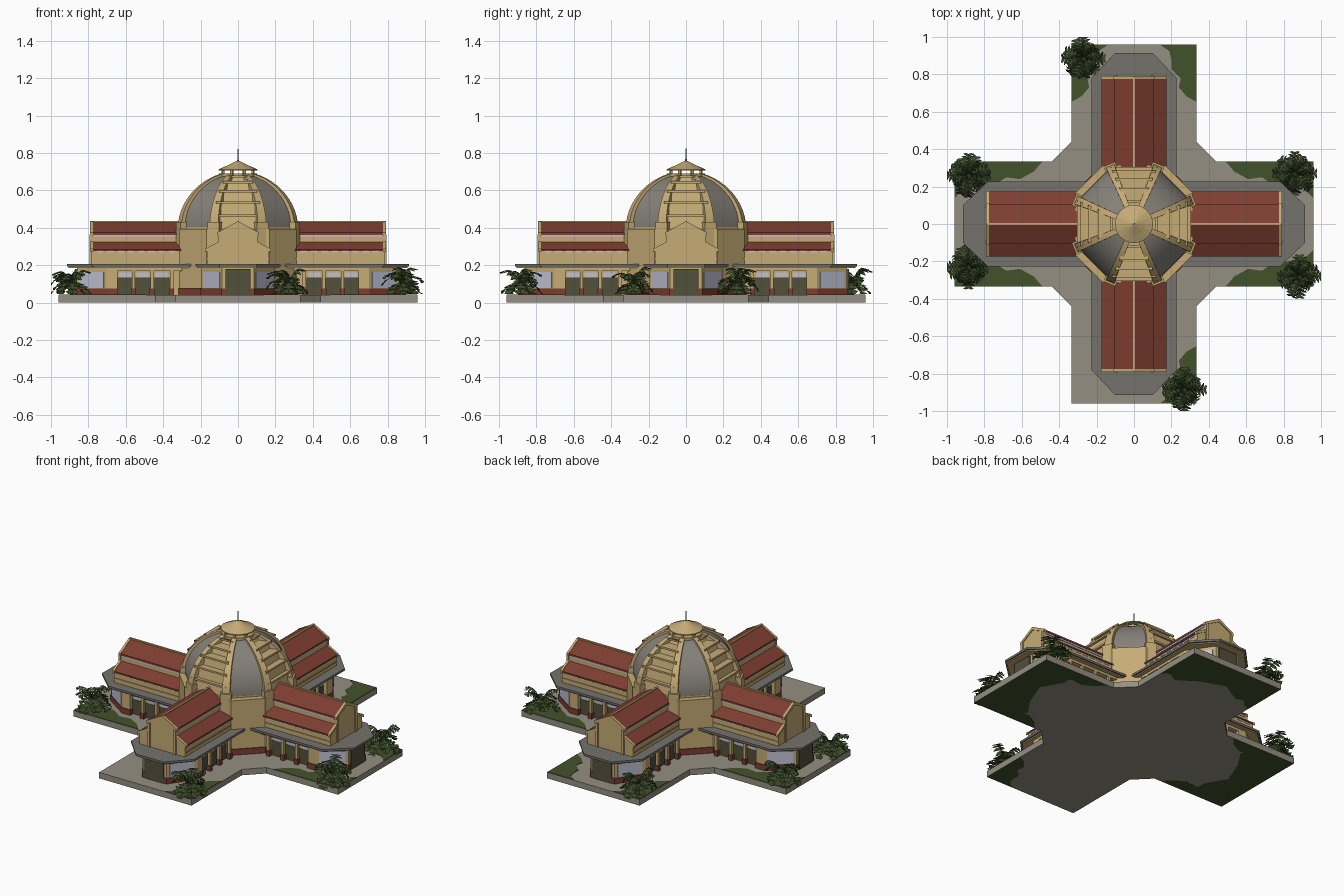
import bpy, bmesh, math, random
from mathutils import Matrix, Vector

if "Cube" in bpy.data.objects:
    bpy.data.objects.remove(bpy.data.objects["Cube"])

random.seed(4)


def srgb(r, g, b):
    f = lambda c: (c / 255 / 12.92) if c < 11 else ((c / 255 + 0.055) / 1.055) ** 2.4
    return (f(r), f(g), f(b), 1)


COL = dict(cream=(198, 172, 118), roof_red=(126, 62, 49), plinth_red=(126, 62, 48),
           slab_grey=(116, 114, 108), dome_grey=(134, 130, 122), paving=(148, 143, 130),
           grass=(66, 82, 42), palm_green=(58, 74, 40), window=(192, 193, 212), dark_opening=(82, 80, 58))
MAT = {}
for n, c in COL.items():
    MAT[n] = bpy.data.materials.new(n)
    MAT[n].diffuse_color = srgb(*c)


def add(name, verts, faces, mat, rot=0.0, smooth=None):
    me = bpy.data.meshes.new(name)
    me.from_pydata([tuple(v) for v in verts], [], faces)
    me.materials.append(MAT[mat])
    bm = bmesh.new()
    bm.from_mesh(me)
    bmesh.ops.recalc_face_normals(bm, faces=bm.faces)
    bm.to_mesh(me)
    bm.free()
    me.transform(Matrix.Rotation(rot, 4, 'Z'))
    if smooth:
        me.shade_smooth()
        me.set_sharp_from_angle(angle=math.radians(smooth))
    ob = bpy.data.objects.new(name, me)
    bpy.context.collection.objects.link(ob)
    return ob


def prism(name, pts, a, b, mat, rot=0.0, axis='z'):
    """Extrude a 2D outline from a to b along z (outline xy) or x (outline yz)."""
    n = len(pts)
    put = (lambda p, t: (p[0], p[1], t)) if axis == 'z' else (lambda p, t: (t, p[0], p[1]))
    verts = [put(p, a) for p in pts] + [put(p, b) for p in pts]
    faces = [tuple(range(n)), tuple(range(n, 2 * n))]
    faces += [(i, (i + 1) % n, n + (i + 1) % n, n + i) for i in range(n)]
    return add(name, verts, faces, mat, rot)


def box(name, x0, x1, y0, y1, z0, z1, mat, rot=0.0):
    return prism(name, [(x0, y0), (x1, y0), (x1, y1), (x0, y1)], z0, z1, mat, rot)


def ngon(r, n=8, off=math.pi / 8):
    return [(r * math.cos(off + i * 2 * math.pi / n), r * math.sin(off + i * 2 * math.pi / n)) for i in range(n)]


def lathe(name, prof, mat, n=8):
    verts = [(x, y, z) for r, z in prof for x, y in ngon(r, n)]
    faces = [(j * n + i, j * n + (i + 1) % n, j * n + n + (i + 1) % n, j * n + n + i)
             for j in range(len(prof) - 1) for i in range(n)]
    faces += [tuple(range(n)), tuple(range(len(verts) - n, len(verts)))]
    return add(name, verts, faces, mat)


def plate(name, p, q, u0, u1, z0, z1, mat, rot):
    """Thin plate centred on the wall line running p to q."""
    p, q = Vector(p), Vector(q)
    d = (q - p).normalized()
    o = Vector((d.y, -d.x)) * 0.0045
    a, b = p.lerp(q, u0), p.lerp(q, u1)
    prism(name, [a - o, b - o, b + o, a + o], z0, z1, mat, rot)


def pavilion(hw, c, e, he, x0):
    """Wing outline with chamfered outer corners."""
    return [(x0, -hw), (c, -hw), (e, -he), (e, he), (c, hw), (x0, hw)]


def spin(quarter):
    """Repeat a quarter outline around the centre."""
    return [Matrix.Rotation(k * math.pi / 2, 2) @ Vector(p) for k in range(4) for p in quarter]


# cross shaped base with chamfered inner corners
prism("base_slab", spin([(0.96, -0.335), (0.96, 0.335), (0.44, 0.335), (0.335, 0.44)]), 0.001, 0.04, 'paving')
# lawns in the wing corners, spreading under the wing ends
lawn = [(.958, .333), (.958, .14), (.90, .19), (.82, .20), (.74, .20), (.66, .25), (.58, .24), (.50, .28), (.45, .333)]
for k, s in [(0, 1), (0, -1), (1, 1), (1, -1), (2, 1), (2, -1), (3, 1)]:
    f = 0.6 if k % 2 else 0.92
    prism("lawn", [(.958 - (.958 - x) * f, y * s) for x, y in lawn], 0.0, 0.043, 'grass', k * math.pi / 2)
for k in range(3):
    prism("lawn_underside", [(.955, -.33), (.955, .33), (.74, .33), (.70, .2), (.78, .06), (.72, -.1), (.64, -.22),
                             (.70, -.33)], 0.0003, 0.003, 'grass', k * math.pi / 2)

# four identical wings
for k in range(4):
    R = k * math.pi / 2
    # ground floor
    box("wing_inner_wall", 0.25, 0.68, -0.165, 0.165, 0.04, 0.19, 'cream', R)
    wall = pavilion(0.195, 0.70, 0.86, 0.085, 0.645)
    prism("end_pavilion", wall, 0.04, 0.19, 'cream', R)
    prism("pavilion_plinth", pavilion(0.20, 0.702, 0.867, 0.088, 0.642), 0.04, 0.075, 'plinth_red', R)
    plate("end_door", (0.866, -0.085), (0.866, 0.085), 0.1, 0.9, 0.04, 0.18, 'dark_opening', R)
    plate("corner_window", wall[1], wall[2], 0.10, 0.90, 0.078, 0.165, 'window', R)
    plate("corner_window", wall[3], wall[4], 0.10, 0.90, 0.078, 0.165, 'window', R)
    for s in (-1, 1):
        box("arcade_opening", 0.36, 0.645, s * 0.161, s * 0.169, 0.04, 0.135, 'dark_opening', R)
        box("arcade_beam", 0.30, 0.65, s * 0.165, s * 0.195, 0.17, 0.19, 'cream', R)
        for x in (0.345, 0.45, 0.55):
            box("arcade_post", x, x + 0.018, s * 0.177, s * 0.195, 0.04, 0.17, 'cream', R)
            box("post_plinth", x - 0.004, x + 0.022, s * 0.173, s * 0.199, 0.04, 0.075, 'plinth_red', R)
        for x in (0.41, 0.51, 0.605):
            box("transom_window", x - 0.032, x + 0.032, s * 0.162, s * 0.170, 0.137, 0.16, 'window', R)
    # flat canopy
    prism("canopy_fascia", pavilion(0.218, 0.772, 0.905, 0.098, 0.22), 0.186, 0.193, 'cream', R)
    prism("canopy_slab", pavilion(0.228, 0.78, 0.915, 0.10, 0.22), 0.193, 0.207, 'slab_grey', R)
    # upper hall with aisles
    prism("hall", [(-.165, .2), (.165, .2), (.165, .28), (.1, .318), (.1, .37), (0, .426), (-.1, .37), (-.1, .318),
                   (-.165, .28)], 0.25, 0.785, 'cream', R, 'x')
    for s in (-1, 1):
        prism("main_roof", [(0, .415), (0, .433), (s * .108, .375), (s * .108, .363)], 0.28, 0.775, 'roof_red', R, 'x')
        prism("aisle_roof", [(s * .1, .31), (s * .1, .324), (s * .175, .285), (s * .175, .275)], 0.28, 0.775,
              'roof_red', R, 'x')
        box("clerestory_strip", 0.31, 0.77, s * 0.096, s * 0.104, 0.353, 0.364, 'window', R)
        for i in range(8):
            x = 0.335 + i * 0.055
            box("aisle_vent", x, x + 0.035, s * 0.161, s * 0.168, 0.268, 0.277, 'window', R)
        box("aisle_sill", 0.30, 0.785, s * 0.16, s * 0.170, 0.232, 0.238, 'cream', R)
        # gable trim and pilasters
        prism("gable_trim", [(0, .415), (0, .436), (s * .110, .376), (s * .110, .358)], 0.775, 0.79, 'cream', R, 'x')
        prism("aisle_trim", [(s * .1, .31), (s * .1, .328), (s * .176, .287), (s * .176, .27)], 0.775, 0.79,
              'cream', R, 'x')
        box("gable_pilaster", 0.78, 0.793, s * 0.085, s * 0.103, 0.2, 0.365, 'cream', R)
    box("ridge_cap", 0.28, 0.785, -0.006, 0.006, 0.425, 0.437, 'cream', R)

# drum, a little wider on the diagonals
C = math.cos(math.pi / 8)
prism("drum", spin([(0.312, -0.168), (0.312, 0.168)]), 0.04, 0.395, 'cream')
prism("drum_plinth", spin([(0.318, -0.171), (0.318, 0.171)]), 0.04, 0.078, 'plinth_red')
lathe("drum_top", [(0.303 / C, 0.39), (0.303 / C, 0.405)], 'cream')


def dome(t):
    return 0.303 * math.cos(t) ** 1.05, 0.395 + 0.298 * math.sin(t)


# dome panels: smooth grey on diagonals, stepped cream on the wing axes
curve = [dome(i * 1.28 / 12) for i in range(13)]
coarse = [dome(i * 1.28 / 5) for i in range(6)]
steps = []
for (r0, z0), (r1, z1) in zip(coarse, coarse[1:]):
    m = 0.5 * (r0 + r1)
    steps += [(m + 0.006, z0), (m - 0.006, z1 - 0.012), (m + 0.008, z1 - 0.012), (m + 0.008, z1)]
T = math.tan(math.pi / 8)
for k in range(8):
    prof = curve if k % 2 else steps
    verts = [(r, s * r * T, z) for r, z in prof for s in (-1, 1)]
    faces = [(2 * i, 2 * i + 1, 2 * i + 3, 2 * i + 2) for i in range(len(prof) - 1)]
    if k % 2:
        add("dome_panel", verts, faces, 'dome_grey', k * math.pi / 4, 30)
    else:
        add("stepped_panel", verts, faces, 'cream', k * math.pi / 4)
    # rib along the dome corner, pier below it
    a = math.pi / 8 + k * math.pi / 4
    verts, faces = [], []
    for i, (r, z) in enumerate(curve):
        t = i * 1.28 / 12
        w = 0.026 - 0.012 * i / 12
        for d, s in ((-0.03, -1), (-0.03, 1), (0.010, 1), (0.010, -1)):
            verts.append((r / C + d * math.cos(t), s * w, z + d * math.sin(t)))
        if i:
            faces += [(4 * i - 4 + j, 4 * i - 4 + (j + 1) % 4, 4 * i + (j + 1) % 4, 4 * i + j) for j in range(4)]
    faces += [(0, 1, 2, 3), tuple(range(len(verts) - 4, len(verts)))]
    add("dome_rib", verts, faces, 'cream', a, 30)
    box("corner_pier", 0.28, 0.346, -0.034, 0.034, 0.2, 0.432, 'cream', a)
    box("lantern_post", 0.080, 0.092, -0.007, 0.007, 0.685, 0.715, 'cream', a)

# lantern and spire
lathe("lantern_floor", [(0.102, 0.672), (0.102, 0.69)], 'cream', 16)
lathe("lantern_roof", [(0.103, 0.707), (0.103, 0.713), (0.06, 0.732), (0.028, 0.748), (0.008, 0.758)], 'cream', 16)
lathe("spire", [(0.005, 0.75), (0.003, 0.79), (0.001, 0.83)], 'slab_grey', 6)


# palms: short trunk and arching feathered fronds
def palm(cx, cy):
    V, F = [], []
    clamp = lambda c: max(-1.0, min(1.0, c))

    def poly(*pts):
        F.append(tuple(range(len(V), len(V) + len(pts))))
        V.extend((clamp(p.x), clamp(p.y), max(p.z, 0.045)) for p in pts)

    up = Vector((0, 0, 1))
    for f in range(14):
        a = f * math.pi / 4 + (0 if f < 8 else 0.39)
        d = Vector((math.cos(a), math.sin(a), 0))
        side = Vector((-d.y, d.x, 0))
        L = 0.115 if f % 2 == 0 and f < 8 else random.uniform(0.08, 0.115)
        rise = random.uniform(0.16, 0.25) if f >= 8 else random.uniform(0.05, 0.16)
        at = lambda t: Vector((cx, cy, 0.10)) + d * L * t + up * (rise * t - 0.17 * t * t)
        N = 6
        for i in range(N):
            p, q = at(i / N), at((i + 1) / N)
            ln = 0.038 * math.sin(math.pi * (0.2 + 0.68 * i / N))
            for s in (-1, 1):
                tip = side * s * ln + d * ln * 0.7 - up * ln * 0.35
                poly(p, q, q.lerp(p, 0.3) + tip * 0.6, p + tip * 1.1)
    add("palm_fronds", V, F, 'palm_green')
    prism("palm_trunk", [(cx + x, cy + y) for x, y in ngon(0.013, 6)], 0.04, 0.11, 'palm_green')


for c in [(-0.27, 0.885), (-0.885, 0.26), (-0.885, -0.23), (0.86, 0.27), (0.885, -0.28), (0.27, -0.885)]:
    palm(*c)

for m in bpy.data.materials:
    if m.users and not m.is_grease_pencil:
        m.use_nodes = True
        m.node_tree.nodes["Principled BSDF"].inputs["Base Color"].default_value = m.diffuse_color
